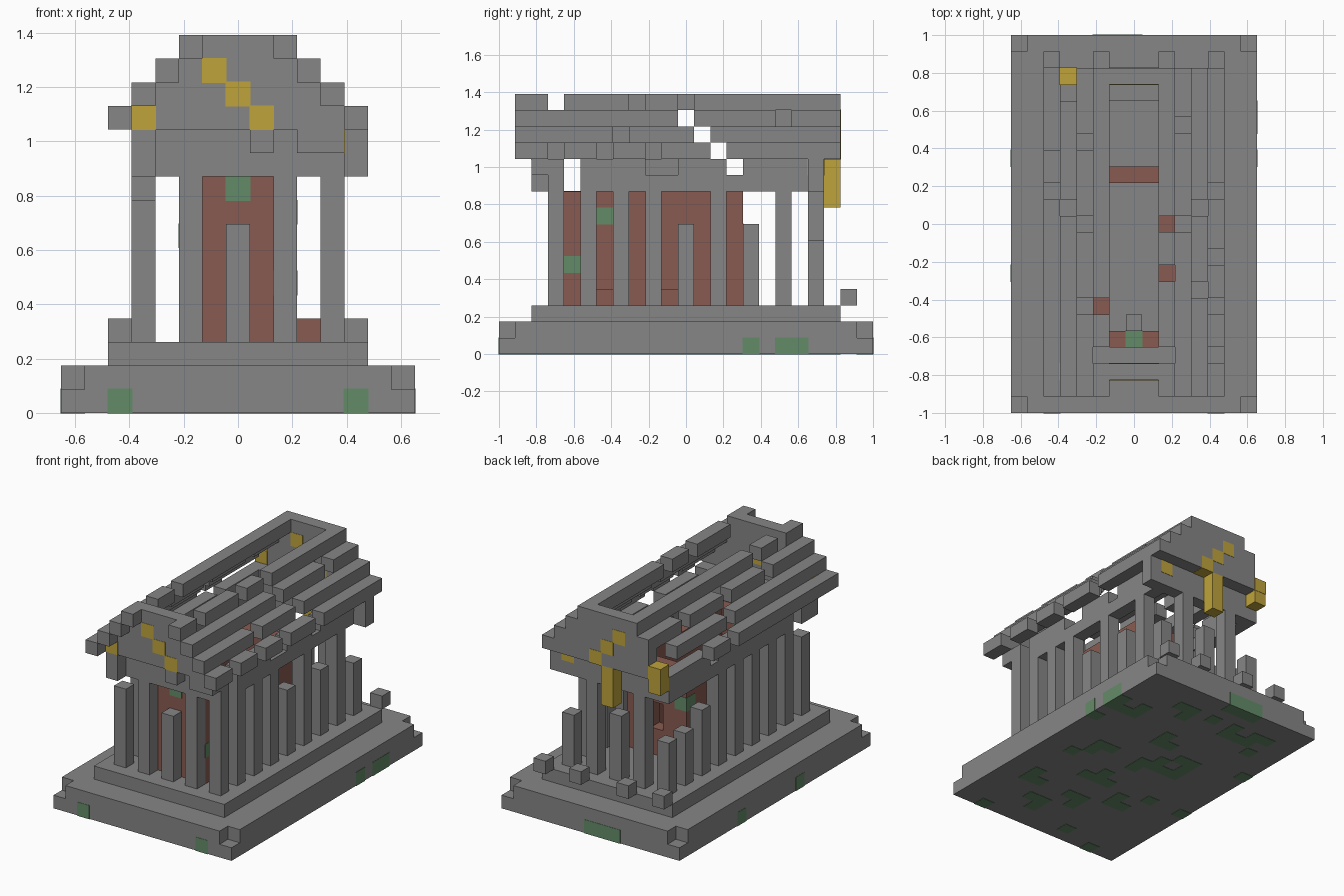
import bpy, bmesh, random
from mathutils import Vector

if "Cube" in bpy.data.objects:
    bpy.data.objects.remove(bpy.data.objects["Cube"])

U = 2 / 23          # edge of one block
random.seed(4)


def material(name, color):
    m = bpy.data.materials.new(name)
    m.use_nodes = True
    m.diffuse_color = (*color, 1)
    m.node_tree.nodes["Principled BSDF"].inputs["Base Color"].default_value = (*color, 1)
    return m


stone = material("grey stone", (.24, .24, .24))
brick = material("red brick", (.25, .105, .082))
gold = material("gold", (.52, .37, .045))
moss = material("moss green", (.127, .26, .138))


def part(name, boxes, mat, grow=0.0):
    """One object from block boxes, each ((x, x), (y, y), (z, z)), inclusive."""
    bm = bmesh.new()
    for box in boxes:
        spans = [s if isinstance(s, tuple) else (s, s) for s in box]
        lo = Vector((spans[0][0] - .5, spans[1][0] - .5, spans[2][0])) * U
        hi = Vector((spans[0][1] + .5, spans[1][1] + .5, spans[2][1] + 1)) * U
        verts = bmesh.ops.create_cube(bm, size=1)["verts"]
        for v in verts:
            for i in range(3):
                v.co[i] = hi[i] + grow if v.co[i] > 0 else lo[i] - grow
    mesh = bpy.data.meshes.new(name)
    bm.to_mesh(mesh)
    bm.free()
    mesh.materials.append(mat)
    ob = bpy.data.objects.new(name, mesh)
    bpy.context.collection.objects.link(ob)
    return ob


def runs(start, end, gaps=()):
    """Unbroken spans from start to end, leaving out the gaps."""
    out, first = [], None
    for i in range(start, end + 2):
        if i <= end and i not in gaps:
            first = i if first is None else first
        elif first is not None:
            out.append((first, i - 1))
            first = None
    return out


# Stepped base, with the upper corners knocked off
part("base_slab", [((-7, 7), (-11, 11), 0)], stone)
part("base_step", [((-6, 6), (-11, 11), 1)]
     + [(x, (-10, 10), 1) for x in (-7, 7)], stone)
part("temple_floor", [((-5, 5), (-9, 9), 2)], stone)

# Colonnade: heights of the broken columns, the rest are whole
broken = {(-4, -8): 8, (0, -8): 7, (4, 0): 7, (4, 4): 7, (4, 8): 6,
          (-4, 4): 7, (-4, 6): 6, (-4, 8): 6, (0, 8): 7}
spots = [(x, y) for x in (-4, 4) for y in range(-8, 9, 2)]
spots += [(x, y) for x in (-2, 0, 2) for y in (-8, 8)]
part("columns", [(x, y, (3, broken.get((x, y), 9))) for x, y in spots], stone)

# Inner chamber with a doorway in front and a hole behind
part("chamber_side_walls", [(x, (-7, 3), (3, 9)) for x in (-2, 2)], brick)
part("chamber_front_wall", [(x, -7, (3, 9)) for x in (-1, 1)]
     + [(0, -7, (8, 9))], brick)
part("chamber_back_wall", [(x, 3, (3, 9)) for x in (-1, 1)]
     + [(0, 3, (3, 4)), (0, 3, (7, 9))], brick)

# Fallen blocks
part("brick_rubble", [(3, y, 3) for y in (-5, -1)], brick)
part("stone_rubble", [(x, 10, 3) for x in (-5, -2, 2, 5)] + [(0, -6, 3)], stone)

# Beams resting on the columns
sides = []
for x, lost in ((-4, (-7, 3)), (4, (-7, -2, -1, 3))):
    sides += [(x, r, 10) for r in runs(-7, 7, (-7,))]
    sides += [(x, r, 11) for r in runs(-7, 7, lost)]
part("side_beams", sides, stone)
part("end_beams", [((-4, 4), y, (10, 11)) for y in (-8, 8)], stone)
part("hanging_stones", [((3, 4), -9, 11), (1, -9, 11), (-4, -9, (10, 11)),
                        (5, 8, (10, 11))], stone)

# Stepped gables
part("gables", [((-w, w), y, 16 - w) for y in (-9, 9) for w in (1, 2, 3, 4)], stone)

# Roof rails climbing from eaves to ridge, with missing pieces
lost = {(-5): (2, 5, 6, 7, 8, 9), (-4): (8, 9, 1), (-3): (0, -5, 5), (-2): (-8, -5),
        2: (-8, -3, 0), 3: (0, 6), 4: (-4, 1), 5: (-8, -5, -2, 2)}
for side, label in ((-1, "right"), (1, "left")):
    rails = []
    for step in range(2, 6):
        x = side * step
        rails += [(x, r, 17 - step) for r in runs(-10, 9, lost[x])]
    part(label + "_roof_rails", rails, stone)

# Gold ornament across both gables, with a hanging bar behind
marks = [(i, y, 13 - i) for y in (-9, 9) for i in (-1, 0, 1)]
marks += [(-4, y, 12) for y in (-9, 9)] + [(4, 8, 11)]
part("gold_inlay", marks, gold, .002)
part("gold_pendants", [(0, 9, (9, 11)), (-4, 9, 11)], gold)

# Moss on the chamber walls
part("wall_moss", [(0, -7, 9), (2, -7, 5), (2, -5, 8), (-2, 3, 7)], moss, .002)

# Moss on the rim and underside of the base
rim = [(x, -11, 0) for x in (-5, 5)] + [((-2, 0), 11, 0), (7, 4, 0), (7, (6, 7), 0),
                                        (-7, 4, 0), (-7, -3, 0)]
part("rim_moss", rim, moss, .002)
patches = [(1, 4), (-2, 8), (2, 9), (-4, 9), (1, -3), (0, -6), (-2, -5), (2, -8),
           (5, -6), (0, 1), (-3, 1), (4, 1), (5, 6)]
cells = set()
for x, y in patches:
    cells |= {(x, y), (x + random.choice((-1, 1)), y), (x, y + random.choice((-1, 1)))}
for n in range(14):
    cells.add((random.randint(-6, 6), random.randint(-10, 10)))
under = part("underside_moss", [(x, y, 0) for x, y in sorted(cells)], moss)
for v in under.data.vertices:
    v.co.z = .002 if v.co.z > .01 else -.002
